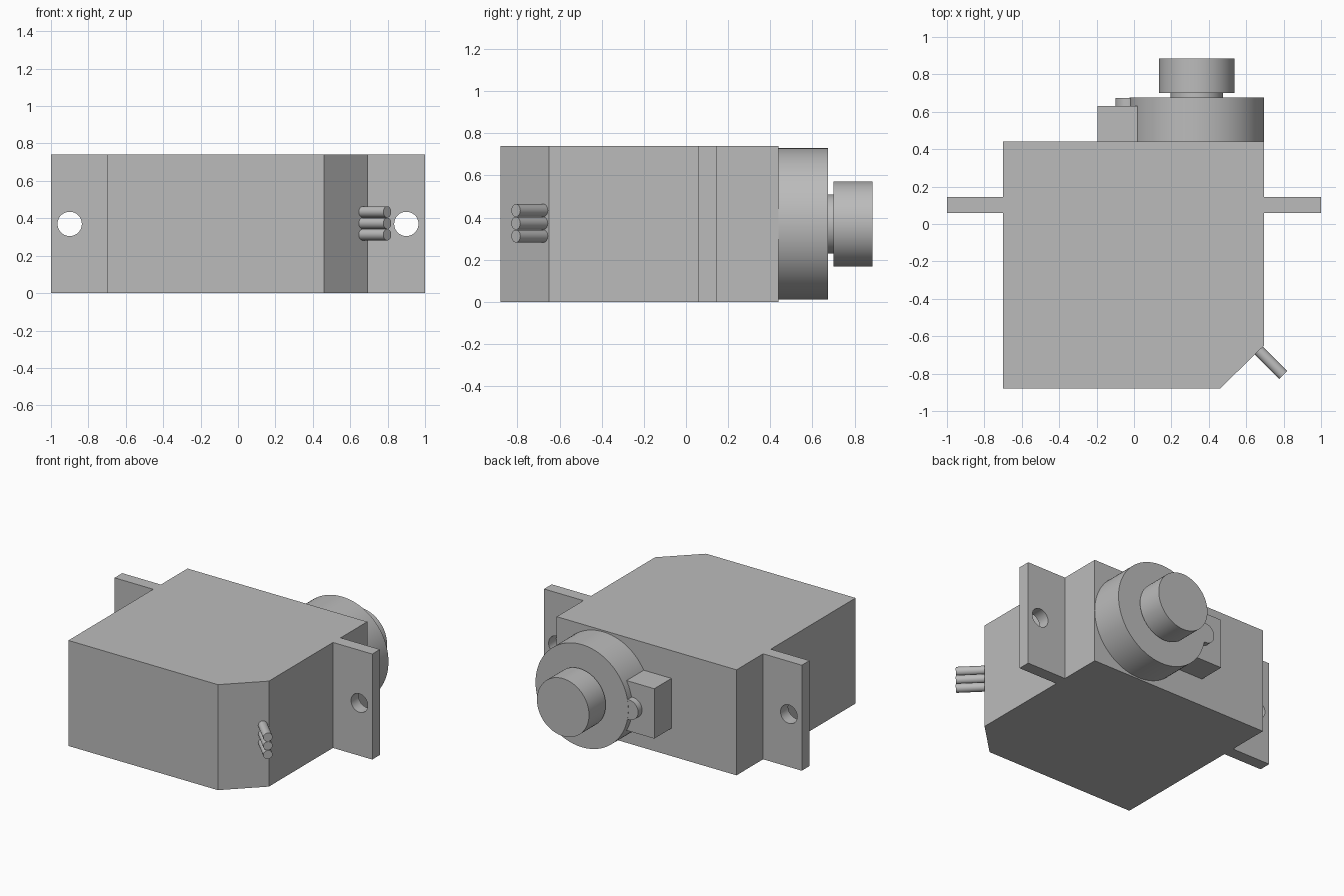
import bpy
import bmesh
import math
from mathutils import Vector

default = bpy.data.objects.get("Cube")
if default:
    bpy.data.objects.remove(default, do_unlink=True)

# Single plastic colour
GREY = (0.5, 0.5, 0.5, 1)
plastic = bpy.data.materials.new("grey_plastic")
plastic.use_nodes = True
plastic.diffuse_color = GREY
plastic.node_tree.nodes["Principled BSDF"].inputs["Base Color"].default_value = GREY

H = 0.74
MID = H / 2


def prism(name, outline, z0, z1):
    """Extrude an outline in the ground plane from z0 up to z1."""
    bm = bmesh.new()
    face = bm.faces.new([bm.verts.new((x, y, z0)) for x, y in outline])
    top = bmesh.ops.extrude_face_region(bm, geom=[face])["geom"]
    verts = [v for v in top if isinstance(v, bmesh.types.BMVert)]
    bmesh.ops.translate(bm, verts=verts, vec=(0, 0, z1 - z0))
    bmesh.ops.recalc_face_normals(bm, faces=bm.faces)
    mesh = bpy.data.meshes.new(name)
    bm.to_mesh(mesh)
    bm.free()
    obj = bpy.data.objects.new(name, mesh)
    bpy.context.collection.objects.link(obj)
    mesh.materials.append(plastic)
    return obj


def box(name, x0, x1, y0, y1, z0, z1):
    return prism(name, [(x0, y0), (x1, y0), (x1, y1), (x0, y1)], z0, z1)


def rod(name, start, end, radius, sides=64):
    """Smooth cylinder between two points."""
    a, b = Vector(start), Vector(end)
    bpy.ops.mesh.primitive_cylinder_add(
        vertices=sides, radius=radius, depth=(b - a).length, location=(a + b) / 2,
        rotation=(b - a).to_track_quat("Z", "Y").to_euler())
    obj = bpy.context.object
    obj.name = name
    obj.data.materials.append(plastic)
    bpy.ops.object.shade_smooth_by_angle(angle=math.radians(30))
    return obj


# Case with one chamfered corner
prism("case", [(-0.7, -0.88), (0.46, -0.88), (0.695, -0.65),
               (0.695, 0.44), (-0.7, 0.44)], 0, H)

# Mounting ears with screw holes
for side, sign in (("left", 1), ("right", -1)):
    x0, x1 = sorted((sign * 0.69, sign))
    ear = box(side + "_mounting_ear", x0, x1, 0.06, 0.145, 0, H)
    cutter = rod("hole_cutter", (sign * 0.9, -0.1, MID), (sign * 0.9, 0.3, MID), 0.065, 48)
    cutter.hide_render = True
    hole = ear.modifiers.new("screw_hole", "BOOLEAN")
    hole.operation = "DIFFERENCE"
    hole.solver = "EXACT"
    hole.object = cutter
    bpy.ops.object.select_all(action="DESELECT")
    ear.select_set(True)
    bpy.context.view_layer.objects.active = ear
    bpy.ops.object.modifier_apply(modifier=hole.name)
    bpy.data.objects.remove(cutter, do_unlink=True)
    bpy.ops.object.shade_smooth_by_angle(angle=math.radians(30))

# Gear housing, shaft and output hub stacked along the back
AXIS_X = 0.335
for name, y0, y1, radius in (("gear_housing", 0.43, 0.675, 0.36),
                             ("output_shaft", 0.66, 0.71, 0.14),
                             ("output_hub", 0.7, 0.885, 0.202)):
    rod(name, (AXIS_X, y0, MID), (AXIS_X, y1, MID), radius, 96)

# Side gear block and its pin
box("gear_block", -0.195, 0.02, 0.43, 0.63, 0.195, 0.545)
rod("gear_pin", (-0.03, 0.6, MID), (-0.03, 0.674, MID), 0.07)

# Three cable wires leaving the chamfer
for i in (-1, 0, 1):
    z = MID + 0.003 + i * 0.061
    rod("cable_wire", (0.65, -0.66, z), (0.798, -0.808, z), 0.03, 32)
